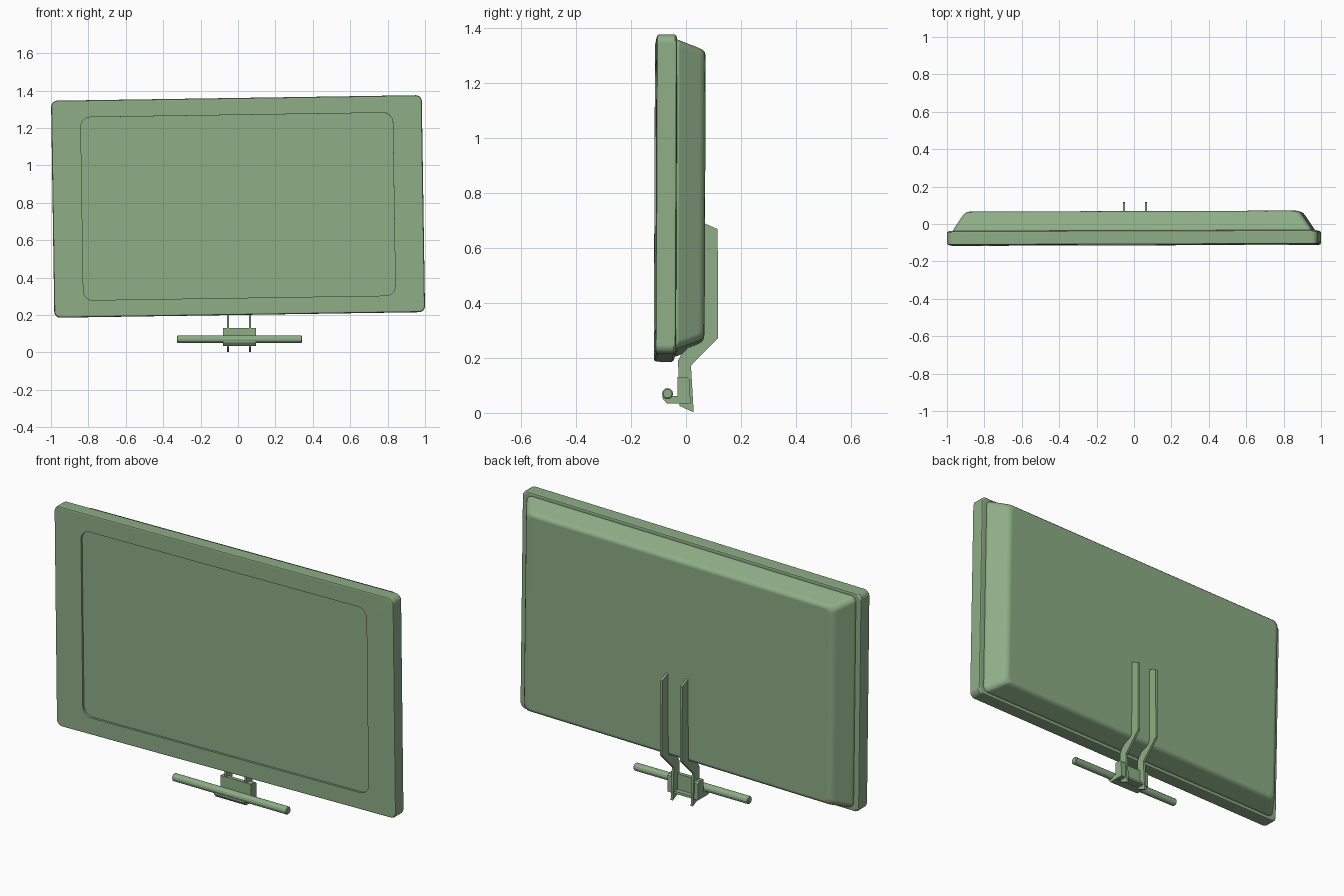
import bpy, bmesh, math
from mathutils import Euler, Vector

if "Cube" in bpy.data.objects:
    bpy.data.objects.remove(bpy.data.objects["Cube"])

PANEL_CENTRE = Vector((0, 0, 0.78))
PANEL_TILT = Euler((-0.004, -0.0152, 0.003))  # the display hangs slightly crooked

green = bpy.data.materials.new("sage_green")
green.diffuse_color = (0.27, 0.42, 0.24, 1)
green.use_nodes = True
green.node_tree.nodes["Principled BSDF"].inputs["Base Color"].default_value = green.diffuse_color


def finish(name, bm, smooth=None):
    bmesh.ops.recalc_face_normals(bm, faces=bm.faces)
    mesh = bpy.data.meshes.new(name)
    bm.to_mesh(mesh)
    bm.free()
    mesh.materials.append(green)
    ob = bpy.data.objects.new(name, mesh)
    bpy.context.collection.objects.link(ob)
    if smooth:
        bpy.ops.object.select_all(action='DESELECT')
        ob.select_set(True)
        bpy.context.view_layer.objects.active = ob
        bpy.ops.object.shade_smooth_by_angle(angle=math.radians(smooth))
        # large faces stay flat, only the rounded edges blend
        mod = ob.modifiers.new("flat_faces", 'WEIGHTED_NORMAL')
        mod.keep_sharp = True
        mod.weight = 100
    return ob


def rounded_loft(name, rings, smooth, segs=6):
    """Skin rounded rectangles given as (y, half width, half height, radius)."""
    bm = bmesh.new()
    loops = []
    for y, w, h, r in rings:
        loop = []
        for q, (sx, sz) in enumerate(((1, 1), (-1, 1), (-1, -1), (1, -1))):
            for i in range(segs + 1):
                a = math.pi / 2 * (q + i / segs)
                loop.append(bm.verts.new((sx * (w - r) + r * math.cos(a), y,
                                          sz * (h - r) + r * math.sin(a))))
        loops.append(loop)
    n = len(loops[0])
    for a, b in zip(loops, loops[1:]):
        for i in range(n):
            bm.faces.new((a[i], a[(i + 1) % n], b[(i + 1) % n], b[i]))
    bm.faces.new(loops[0])
    bm.faces.new(loops[-1])
    ob = finish(name, bm, smooth)
    ob.location = PANEL_CENTRE
    ob.rotation_euler = PANEL_TILT
    return ob


def plate(name, profile, x0, x1):
    """Extrude a side profile (y, z) from x0 to x1."""
    bm = bmesh.new()
    face = bm.faces.new([bm.verts.new((x0, y, z)) for y, z in profile])
    ext = bmesh.ops.extrude_face_region(bm, geom=[face])
    verts = [v for v in ext['geom'] if isinstance(v, bmesh.types.BMVert)]
    bmesh.ops.translate(bm, verts=verts, vec=(x1 - x0, 0, 0))
    return finish(name, bm)


# Front frame with the recessed screen
rounded_loft("screen_frame", [
    (-0.101, 0.834, 0.489, 0.05),
    (-0.112, 0.834, 0.489, 0.05),
    (-0.112, 0.981, 0.570, 0.025),
    (-0.109, 0.988, 0.577, 0.030),
    (-0.103, 0.991, 0.580, 0.032),
    (-0.046, 0.991, 0.580, 0.032),
    (-0.040, 0.987, 0.576, 0.030),
    (-0.037, 0.978, 0.567, 0.024)], 35)

# Tapered rear housing with a softened back edge
rounded_loft("back_cover", [
    (-0.060, 0.960, 0.562, 0.03),
    (-0.034, 0.960, 0.562, 0.03),
    (-0.026, 0.955, 0.559, 0.03),
    (0.045, 0.908, 0.532, 0.03),
    (0.056, 0.899, 0.526, 0.03),
    (0.064, 0.887, 0.518, 0.03),
    (0.067, 0.872, 0.506, 0.03)], 40)

# Two cranked support brackets
bracket = [(0.060, 0.692), (0.115, 0.668), (0.117, 0.272), (0.018, 0.172),
           (0.028, 0.002), (-0.023, 0.025), (-0.029, 0.190), (-0.015, 0.215),
           (0.060, 0.285)]
for side, x in (("left", -0.053), ("right", 0.064)):
    plate("bracket_" + side, bracket, x - 0.006, x + 0.006)

# Clamp: front plate, end flanges and a forward lip that holds the bar
plate("clamp_plate", [(-0.030, 0.130), (-0.010, 0.130), (-0.010, 0.035),
                      (-0.030, 0.035)], -0.081, 0.097)
flange = [(-0.030, 0.130), (0.005, 0.128), (0.014, 0.120), (0.016, 0.035),
          (-0.030, 0.035)]
for side, x in (("left", -0.081), ("right", 0.070)):
    plate("clamp_flange_" + side, flange, x, x + 0.027)
plate("clamp_floor", [(-0.025, 0.047), (0.015, 0.047), (0.016, 0.035),
                      (-0.025, 0.035)], -0.081, 0.097)
plate("clamp_lip", [(-0.030, 0.062), (-0.086, 0.062), (-0.085, 0.052),
                    (-0.070, 0.034), (-0.025, 0.034)], -0.081, 0.097)

# Horizontal bar with chamfered ends
bm = bmesh.new()
bmesh.ops.create_cone(bm, cap_ends=True, segments=12, radius1=0.02,
                      radius2=0.02, depth=0.67)
caps = [e for e in bm.edges if abs(e.verts[0].co.z - e.verts[1].co.z) < 1e-5]
bmesh.ops.bevel(bm, geom=caps, offset=0.004, segments=1, affect='EDGES')
bar = finish("support_bar", bm)
bar.location = (0.008, -0.067, 0.070)
bar.rotation_euler = (0, math.pi / 2, 0)
